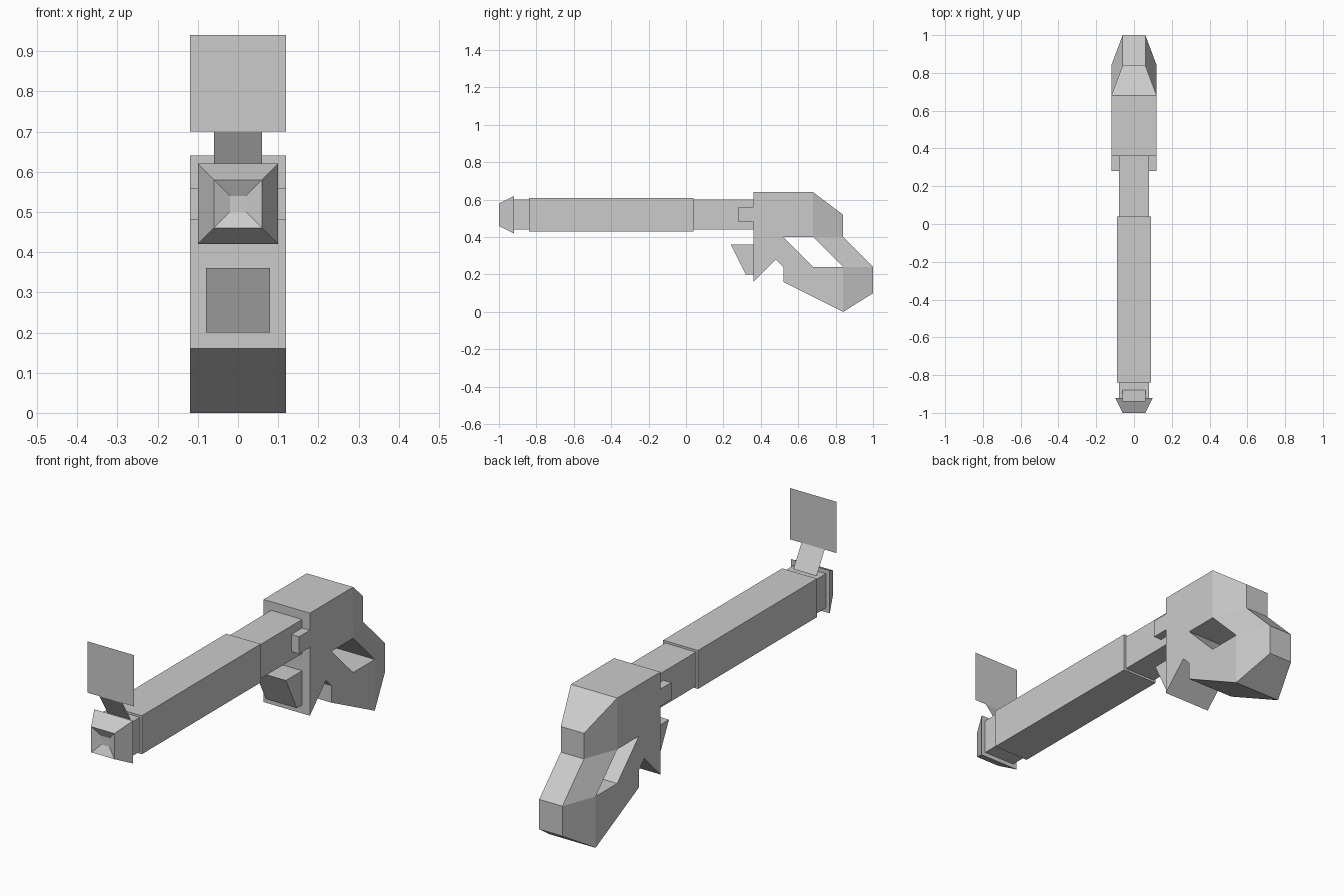
import bpy
import bmesh

old = bpy.data.objects.get("Cube")
if old:
    bpy.data.objects.remove(old, do_unlink=True)

GREY = (0.6, 0.6, 0.6, 1)
mat = bpy.data.materials.new("plain grey")
mat.use_nodes = True
mat.diffuse_color = GREY
mat.node_tree.nodes["Principled BSDF"].inputs["Base Color"].default_value = GREY


def finish(name, bm):
    bmesh.ops.recalc_face_normals(bm, faces=bm.faces)
    mesh = bpy.data.meshes.new(name)
    bm.to_mesh(mesh)
    bm.free()
    mesh.materials.append(mat)
    obj = bpy.data.objects.new(name, mesh)
    bpy.context.collection.objects.link(obj)
    return obj


def box(name, x, y, z):
    """Box from (low, high) ranges on each axis."""
    bm = bmesh.new()
    bmesh.ops.create_cube(bm, size=1)
    for v in bm.verts:
        v.co = [r[0] if c < 0 else r[1] for r, c in zip((x, y, z), v.co)]
    return finish(name, bm)


def slab(name, points, sides, loops):
    """Mirrored solid: points are key -> (y, z, half width), sides are the
    faces of one flank, loops are the rims bridged across to the other flank."""
    bm = bmesh.new()
    left = {k: bm.verts.new((w, y, z)) for k, (y, z, w) in points.items()}
    right = {k: bm.verts.new((-w, y, z)) for k, (y, z, w) in points.items()}
    for keys in sides:
        bm.faces.new([left[k] for k in keys])
        bm.faces.new([right[k] for k in reversed(keys)])
    for loop in loops:
        for a, b in zip(loop, loop[1:] + loop[:1]):
            bm.faces.new((left[a], left[b], right[b], right[a]))
    return finish(name, bm)


def sheet(name, half_width, low, high):
    """Thin single-sided panel between two (y, z) lines."""
    bm = bmesh.new()
    ends = [(-half_width, *low), (half_width, *low),
            (half_width, *high), (-half_width, *high)]
    bm.faces.new([bm.verts.new(p) for p in ends])
    return finish(name, bm)


# Barrel and its thicker sleeve
box("barrel", (-0.08, 0.08), (-0.92, 0.36), (0.44, 0.60))
box("barrel_sleeve", (-0.09, 0.09), (-0.84, 0.04), (0.43, 0.61))

# Lugs on both sides where barrel meets body
for name, x in (("left_lug", (0.08, 0.12)), ("right_lug", (-0.12, -0.08))):
    box(name, x, (0.28, 0.36), (0.48, 0.56))

# Muzzle: flared square rings ending in a shallow dished front
bm = bmesh.new()
rings = []
for y, r in ((-0.92, 0.10), (-1.0, 0.06), (-0.98, 0.02)):
    rings.append([bm.verts.new((sx * r, y, 0.52 + sz * r))
                  for sx, sz in ((-1, -1), (1, -1), (1, 1), (-1, 1))])
for a, b in zip(rings, rings[1:]):
    for i in range(4):
        j = (i + 1) % 4
        bm.faces.new((a[i], a[j], b[j], b[i]))
bm.faces.new(rings[0])
bm.faces.new(rings[-1])
finish("muzzle", bm)

# Front sight: leaning stem and upright plate
sheet("sight_stem", 0.06, (-0.88, 0.60), (-0.94, 0.70))
sheet("sight_plate", 0.12, (-0.94, 0.70), (-0.94, 0.94))

# Body and looped grip, narrowing toward the back
W, N = 0.12, 0.06
body = {
    "A": (0.36, 0.64, W), "B": (0.68, 0.64, W), "C": (0.84, 0.52, N),
    "D": (0.84, 0.40, N), "E": (1.0, 0.24, N), "F": (1.0, 0.10, N),
    "G": (0.84, 0.0, W), "H": (0.52, 0.16, W), "I": (0.52, 0.24, W),
    "J": (0.48, 0.28, W), "K": (0.36, 0.16, W),
    "P": (0.52, 0.40, W), "Q": (0.68, 0.40, W),
    "R": (0.84, 0.24, W), "S": (0.68, 0.24, W),
}
slab("body_and_grip", body,
     ["ABQPSRGHIJK", "BCDQ", "QDER", "REFG"],
     ["ABCDEFGHIJK", "PQRS"])

# Trigger
trigger = {"A": (0.24, 0.36, 0.08), "B": (0.36, 0.36, 0.08),
           "C": (0.36, 0.20, 0.08), "D": (0.32, 0.20, 0.08)}
slab("trigger", trigger, ["ABCD"], ["ABCD"])
